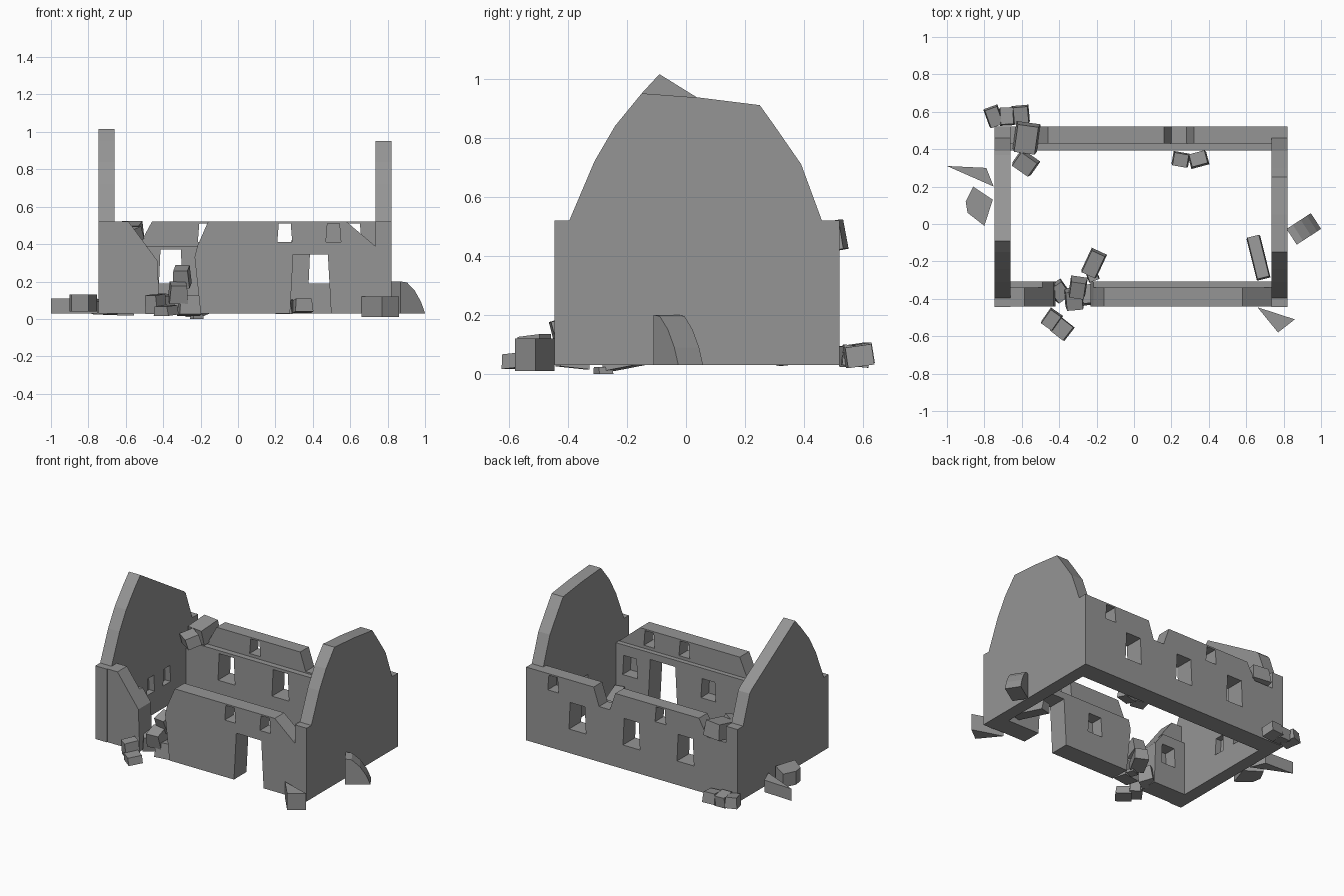
import bpy, bmesh, math
from mathutils import Matrix, Vector

cube = bpy.data.objects.get("Cube")
if cube:
    bpy.data.objects.remove(cube)

stone = bpy.data.materials.new("grey stone")
stone.use_nodes = True
GREY = (0.3, 0.3, 0.3, 1)
stone.diffuse_color = GREY
stone.node_tree.nodes["Principled BSDF"].inputs["Base Color"].default_value = GREY


def finish(name, bm):
    bmesh.ops.recalc_face_normals(bm, faces=bm.faces)
    mesh = bpy.data.meshes.new(name)
    bm.to_mesh(mesh)
    bm.free()
    mesh.materials.append(stone)
    obj = bpy.data.objects.new(name, mesh)
    bpy.context.scene.collection.objects.link(obj)
    return obj


def extrude(bm, points, offset):
    face = bm.faces.new([bm.verts.new(p) for p in points])
    new = bmesh.ops.extrude_face_region(bm, geom=[face])["geom"]
    bmesh.ops.translate(bm, vec=offset, verts=[v for v in new if isinstance(v, bmesh.types.BMVert)])


def slab_y(name, profile, y0, y1):
    """Profile in x and z, pushed along y."""
    bm = bmesh.new()
    extrude(bm, [(x, y0, z) for x, z in profile], (0, y1 - y0, 0))
    return finish(name, bm)


def slab_x(name, profile, x0, x1):
    """Profile in y and z, pushed along x."""
    bm = bmesh.new()
    extrude(bm, [(x0, y, z) for y, z in profile], (x1 - x0, 0, 0))
    return finish(name, bm)


def opening(x, z0, z1, width, taper=0.008):
    h = width / 2
    return [(x - h, z0), (x - h + taper, z1), (x + h - taper, z1), (x + h, z0)]


def cut(targets, cutters):
    """Subtract every cutter from every target, then drop the cutters."""
    for t in targets:
        for c in cutters:
            m = t.modifiers.new("opening", 'BOOLEAN')
            m.operation, m.solver, m.object = 'DIFFERENCE', 'EXACT', c
        bpy.context.view_layer.update()
        ev = t.evaluated_get(bpy.context.evaluated_depsgraph_get())
        mesh = bpy.data.meshes.new_from_object(ev)
        t.modifiers.clear()
        t.data = mesh
    for c in cutters:
        bpy.data.objects.remove(c)


BASE, LEDGE, TOP = 0.03, 0.39, 0.52
XL, XR = -0.67, 0.745

# Gable end walls, one broken to a point and one broken flat
foot = [(0.46, TOP), (0.52, TOP), (0.52, BASE), (-0.445, BASE), (-0.445, TOP), (-0.395, TOP)]
rise = [(-0.31, 0.72), (-0.24, 0.84), (-0.15, 0.95)]
left_gable = slab_x("left_gable", foot + rise + [(0.05, 0.935), (0.25, 0.91), (0.3, 0.84), (0.39, 0.71)],
                    0.735, 0.82)
right_gable = slab_x("right_gable", foot + rise + [(-0.09, 1.015), (0.37, 0.73), (0.39, 0.71)],
                     -0.745, -0.66)
niches = [opening(y, 0.18, 0.29, 0.08) for y in (0.02, 0.19)]
cut([left_gable], [slab_x("cutter", n, 0.7, 0.775) for n in niches])
cut([right_gable], [slab_x("cutter", n, -0.7, -0.62) for n in niches])

# Front wall: a thin parapet layer outside and a lower ledge layer inside
front = [
    slab_y("front_wall_outer", [(-0.2, BASE), (-0.232, 0.33), (-0.217, LEDGE), (-0.16, TOP), (0.58, TOP),
                                (XR, 0.38), (XR, BASE)], -0.44, -0.34),
    slab_y("front_wall_ledge", [(-0.2, BASE), (-0.232, 0.33), (-0.217, LEDGE), (XR, LEDGE), (XR, BASE)],
           -0.34, -0.308),
]
door = opening(0.388, BASE - 0.05, 0.345, 0.225, 0.02)
front_cutters = [slab_y("cutter", door, -0.6, -0.2)]
front_cutters += [slab_y("cutter", opening(x, 0.41, 0.51, 0.08), -0.6, -0.2) for x in (0.25, 0.51)]
front_cutters += [slab_y("cutter", opening(x, 0.19, 0.32, 0.11), -0.39, -0.2) for x in (0.05, 0.63)]
cut(front, front_cutters)

stump = [
    slab_y("front_stump_outer", [(XL, BASE), (XL, TOP), (-0.585, TOP), (-0.43, 0.31), (-0.42, BASE)], -0.44, -0.34),
    slab_y("front_stump_ledge", [(XL, BASE), (XL, LEDGE), (-0.49, LEDGE), (-0.43, 0.31), (-0.42, BASE)],
           -0.34, -0.308),
]
cut(stump, [slab_y("cutter", opening(-0.53, 0.19, 0.32, 0.11), -0.39, -0.2)])

# Back wall with a broken notch in its parapet
back = [
    slab_y("back_wall_outer", [(XL, BASE), (XL, 0.41), (-0.52, 0.41), (-0.46, TOP), (0.16, TOP), (0.2, 0.4),
                               (0.28, 0.4), (0.32, TOP), (XR, TOP), (XR, BASE)], 0.43, 0.52),
    slab_y("back_wall_ledge", [(XL, BASE), (XL, LEDGE), (XR, LEDGE), (XR, BASE)], 0.392, 0.43),
]
back_cutters = [slab_y("cutter", opening(x, 0.19, 0.37, 0.125), 0.3, 0.6) for x in (-0.36, 0.04, 0.44)]
back_cutters += [slab_y("cutter", opening(x, 0.41, 0.51, 0.08), 0.3, 0.6) for x in (-0.175, 0.62)]
cut(back, back_cutters)


# Fallen blocks: name, centre, size, tilt and turn in degrees
def block(name, centre, size, tilt=0, turn=0):
    bm = bmesh.new()
    bmesh.ops.create_cube(bm, size=1)
    for v in bm.verts:
        if v.co.z > 0:
            v.co.x *= 0.85
    turn_m = Matrix.Rotation(math.radians(turn), 4, 'Z') @ Matrix.Rotation(math.radians(tilt), 4, 'X')
    bm.transform(Matrix.Translation(Vector(centre)) @ turn_m @ Matrix.Diagonal((*size, 1)))
    finish(name, bm)


block("wall_top_block", (-0.575, 0.46, 0.46), (0.13, 0.15, 0.1), 10, -8)
block("inner_corner_block", (-0.58, 0.325, 0.45), (0.12, 0.09, 0.07), 15, -35)
block("back_block_a", (-0.75, 0.575, 0.065), (0.08, 0.1, 0.07), 8, 20)
block("back_block_b", (-0.68, 0.575, 0.06), (0.08, 0.09, 0.07), -6, 3)
block("back_block_c", (-0.605, 0.585, 0.06), (0.09, 0.09, 0.07), 8, 5)
block("indoor_block_a", (0.25, 0.345, 0.065), (0.09, 0.07, 0.07), 6, -10)
block("indoor_block_b", (0.345, 0.345, 0.07), (0.1, 0.07, 0.07), -8, 15)
block("leaning_slab", (0.665, -0.18, 0.075), (0.075, 0.23, 0.06), -8, 14)
block("gap_block_inner", (-0.215, -0.21, 0.06), (0.09, 0.13, 0.08), 10, -25)
block("gap_block_top", (-0.3, -0.34, 0.225), (0.09, 0.09, 0.1), 20, -8)
block("gap_block_middle", (-0.32, -0.4, 0.14), (0.1, 0.1, 0.1), 15, 5)
block("gap_block_low", (-0.26, -0.38, 0.07), (0.12, 0.1, 0.1), -6, 8)
block("gap_block_side", (-0.4, -0.36, 0.08), (0.09, 0.09, 0.1), 10, 35)
block("front_block_a", (-0.44, -0.51, 0.08), (0.08, 0.09, 0.1), 6, -35)
block("front_block_b", (-0.385, -0.56, 0.045), (0.1, 0.09, 0.05), 5, -38)


# Broken wedges lying flat on the ground
def shard(name, outline, z0, height):
    bm = bmesh.new()
    extrude(bm, [(x, y, z0) for x, y in outline], (0, 0, height))
    finish(name, bm)


shard("side_shard_a", [(-1, 0.31), (-0.79, 0.3), (-0.75, 0.2)], 0.03, 0.08)
shard("side_shard_b", [(-0.9, 0.12), (-0.86, 0.2), (-0.755, 0.13), (-0.8, -0.01), (-0.89, 0.06)], 0.04, 0.09)
shard("front_shard", [(0.66, -0.445), (0.86, -0.51), (0.77, -0.58)], 0.01, 0.11)

# Curved chunk beside the left gable
chunk = slab_y("curved_chunk", [(-0.08, 0), (-0.08, 0.17), (-0.04, 0.165), (0.01, 0.12), (0.05, 0.06), (0.075, 0)],
               -0.05, 0.05)
chunk.data.transform(Matrix.Translation((0.91, -0.025, BASE)) @ Matrix.Rotation(math.radians(33), 4, 'Z'))

# Small sunken chip that touches the ground
block("ground_chip", (-0.22, -0.28, 0.012), (0.06, 0.05, 0.024), 0, 20)
